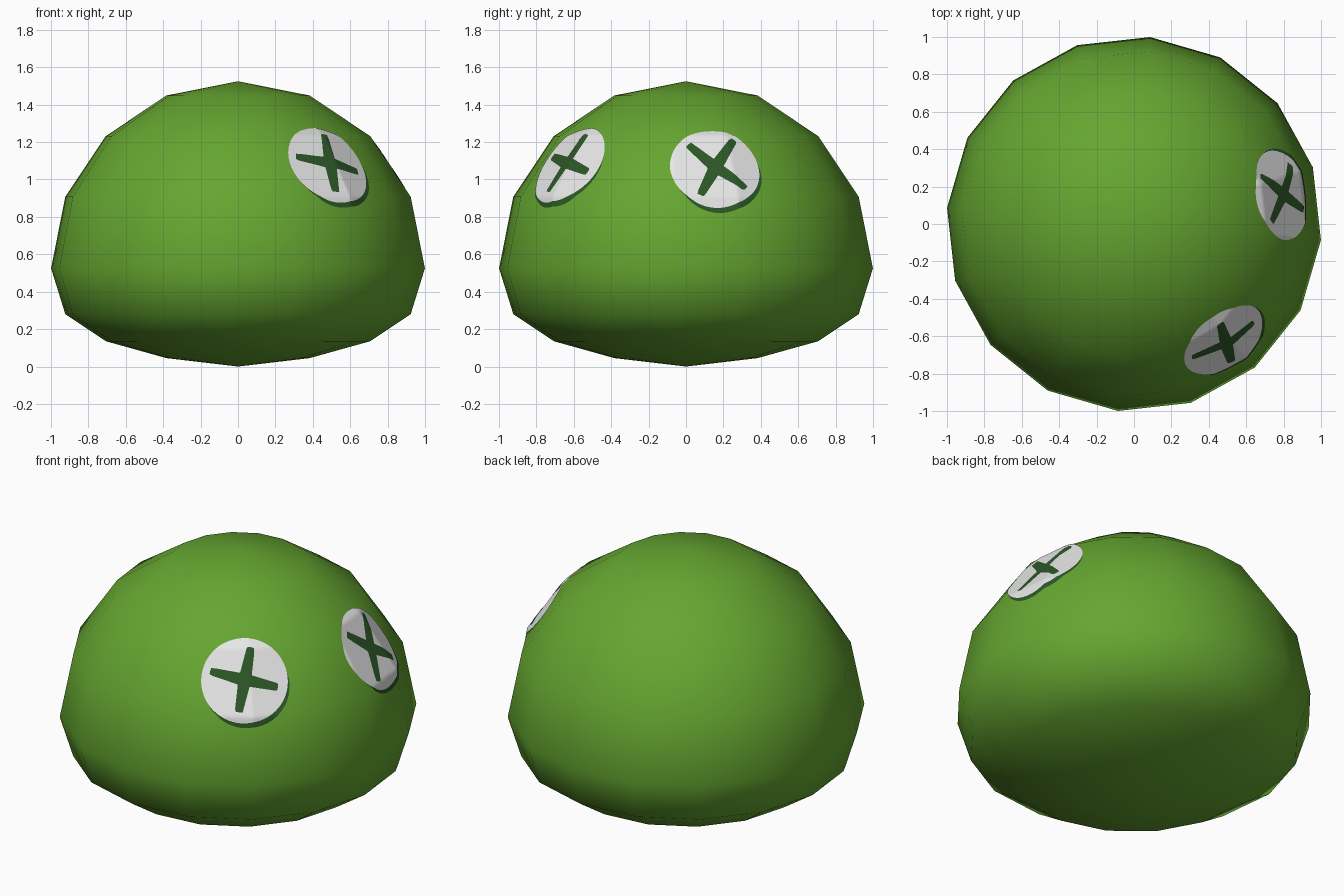
import bpy, bmesh, math
from mathutils import Vector
from mathutils.bvhtree import BVHTree

if "Cube" in bpy.data.objects:
    bpy.data.objects.remove(bpy.data.objects["Cube"])


def material(name, rgb):
    m = bpy.data.materials.new(name)
    m.diffuse_color = (*rgb, 1)
    m.use_nodes = True
    m.node_tree.nodes["Principled BSDF"].inputs["Base Color"].default_value = m.diffuse_color
    return m


GREEN = material("leaf green", (0.13, 0.38, 0.03))
DARK = material("dark green", (0.025, 0.095, 0.02))
WHITE = material("white", (0.9, 0.9, 0.9))


def make_object(name, bm, mat):
    for f in bm.faces:
        f.smooth = True
    me = bpy.data.meshes.new(name)
    bm.to_mesh(me)
    me.materials.append(mat)
    ob = bpy.data.objects.new(name, me)
    bpy.context.collection.objects.link(ob)
    return ob


# Body: 16-sided dome with a flattened underside
SIDES, TURN, MID = 16, math.radians(-4.9), 0.525
R = 1.003
profile = [(0.383, 0.045), (0.707, 0.135), (0.924, 0.28), (1.0, MID),
           (0.924, 0.908), (0.707, 1.232), (0.383, 1.449)]
body = bmesh.new()
rings = []
for r, z in profile:
    rings.append([body.verts.new((R * r * math.cos(TURN + i * math.tau / SIDES),
                                  R * r * math.sin(TURN + i * math.tau / SIDES), z))
                  for i in range(SIDES)])
bottom = body.verts.new((0, 0, 0))
top = body.verts.new((0, 0, 1.525))
for i in range(SIDES):
    j = (i + 1) % SIDES
    body.faces.new((bottom, rings[0][j], rings[0][i]))
    body.faces.new((top, rings[-1][i], rings[-1][j]))
    for a, b in zip(rings, rings[1:]):
        body.faces.new((a[i], a[j], b[j], b[i]))
body.normal_update()
tree = BVHTree.FromBMesh(body)
make_object("body", body, GREEN)


def decal(name, direction, shift, radius_at, lift, mat, segs=144, steps=20):
    """Thin polar patch laid onto the body surface around a direction."""
    n = Vector(direction).normalized()
    u = Vector((-n.y, n.x, 0)).normalized()
    v = n.cross(u)
    start = Vector((0, 0, MID)) + n * 2
    bm = bmesh.new()

    def drop(x, y):
        hit = tree.ray_cast(start + u * x + v * y, -n)[0]
        return bm.verts.new(hit + n * lift)

    centre = drop(*shift)
    prev = None
    for k in range(1, steps + 1):
        ring = []
        for i in range(segs):
            t = i * math.tau / segs
            r = radius_at(t) * k / steps
            ring.append(drop(shift[0] + r * math.cos(t), shift[1] + r * math.sin(t)))
        for i in range(segs):
            j = (i + 1) % segs
            if prev:
                bm.faces.new((prev[i], ring[i], ring[j], prev[j]))
            else:
                bm.faces.new((centre, ring[i], ring[j]))
        prev = ring
    make_object(name, bm, mat)


def cross_radius(arms):
    """Outline of a four-armed cross with tapered arms."""
    def radius(t):
        best = 0.045
        for deg, length in arms:
            d = abs((t - math.radians(deg) + math.pi) % math.tau - math.pi)
            if d < math.pi / 2:
                # half width shrinks from base to tip
                side = 0.036 / (math.sin(d) + 0.075 * math.cos(d))
                best = max(best, min(length, side))
        return radius_clip(best)
    return radius


def radius_clip(r):
    return min(r, 0.22)


# Eyes: dark lower rim, white disc and dark cross
eyes = {
    "left_eye": ((0.475, -0.615, 0.542),
                 [(78, 0.19), (163, 0.2), (258, 0.185), (348, 0.19)]),
    "right_eye": ((0.785, 0.155, 0.53),
                  [(56, 0.215), (131, 0.2), (240, 0.2), (319, 0.2)]),
}
for name, (direction, arms) in eyes.items():
    decal(name + "_rim", direction, (0.012, -0.028), lambda t: 0.24, 0.002, DARK)
    decal(name + "_white", direction, (0, 0), lambda t: 0.243, 0.004, WHITE)
    decal(name + "_cross", direction, (0, 0), cross_radius(arms), 0.006, DARK)
